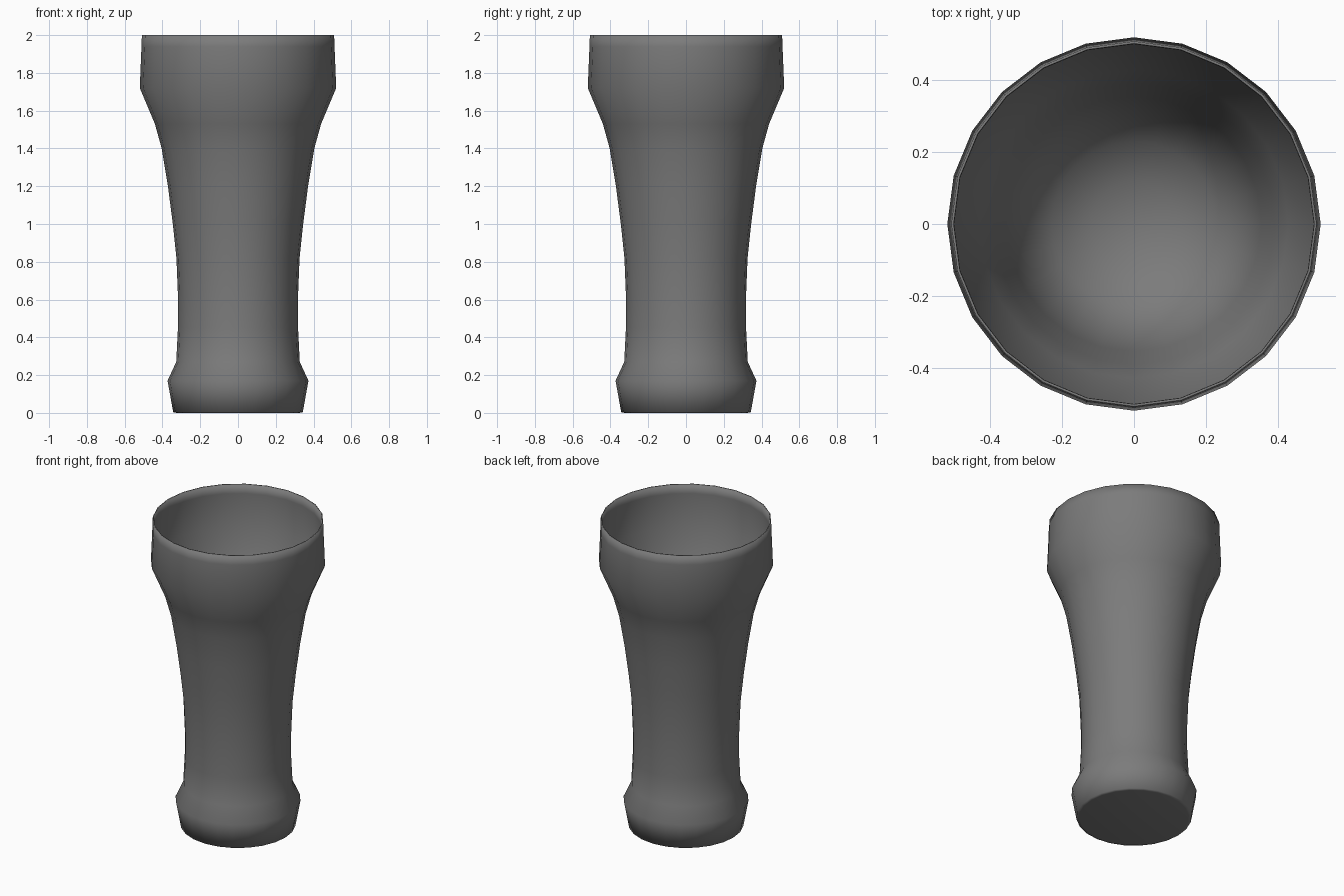
import bpy, bmesh, math

if "Cube" in bpy.data.objects:
    bpy.data.objects.remove(bpy.data.objects["Cube"])

SIDES = 24

# One continuous profile (radius, height): foot, outer wall, thin lip, tapering bowl inside
profile = [(0.325, 0.0), (0.343, 0.004), (0.373, 0.17), (0.327, 0.27), (0.318, 0.45),
           (0.318, 0.62), (0.326, 0.82), (0.345, 1.0), (0.371, 1.2),
           (0.404, 1.4), (0.44, 1.53), (0.52, 1.72), (0.511, 1.94), (0.509, 2.0),
           (0.502, 2.0), (0.501, 1.94), (0.505, 1.72), (0.43, 1.53), (0.392, 1.4),
           (0.355, 1.2), (0.31, 1.04), (0.23, 0.94), (0.12, 0.89)]

grey = bpy.data.materials.new("dark_grey")
grey.diffuse_color = (0.2, 0.2, 0.2, 1)
grey.use_nodes = True
grey.node_tree.nodes["Principled BSDF"].inputs["Base Color"].default_value = grey.diffuse_color

bm = bmesh.new()
rings = [[bm.verts.new((r * math.cos(math.tau * i / SIDES),
                        r * math.sin(math.tau * i / SIDES), z))
          for i in range(SIDES)] for r, z in profile]

# Walls, then fans closing the underside and the bottom of the bowl
under = bm.verts.new((0, 0, 0))
bowl = bm.verts.new((0, 0, 0.87))
for i in range(SIDES):
    j = (i + 1) % SIDES
    for a, b in zip(rings, rings[1:]):
        bm.faces.new((a[i], a[j], b[j], b[i]))
    bm.faces.new((under, rings[0][j], rings[0][i]))
    bm.faces.new((bowl, rings[-1][i], rings[-1][j]))
for f in bm.faces:
    f.smooth = True

mesh = bpy.data.meshes.new("beer_glass")
bm.to_mesh(mesh)
bm.free()
mesh.materials.append(grey)
glass = bpy.data.objects.new("beer_glass", mesh)
bpy.context.collection.objects.link(glass)
